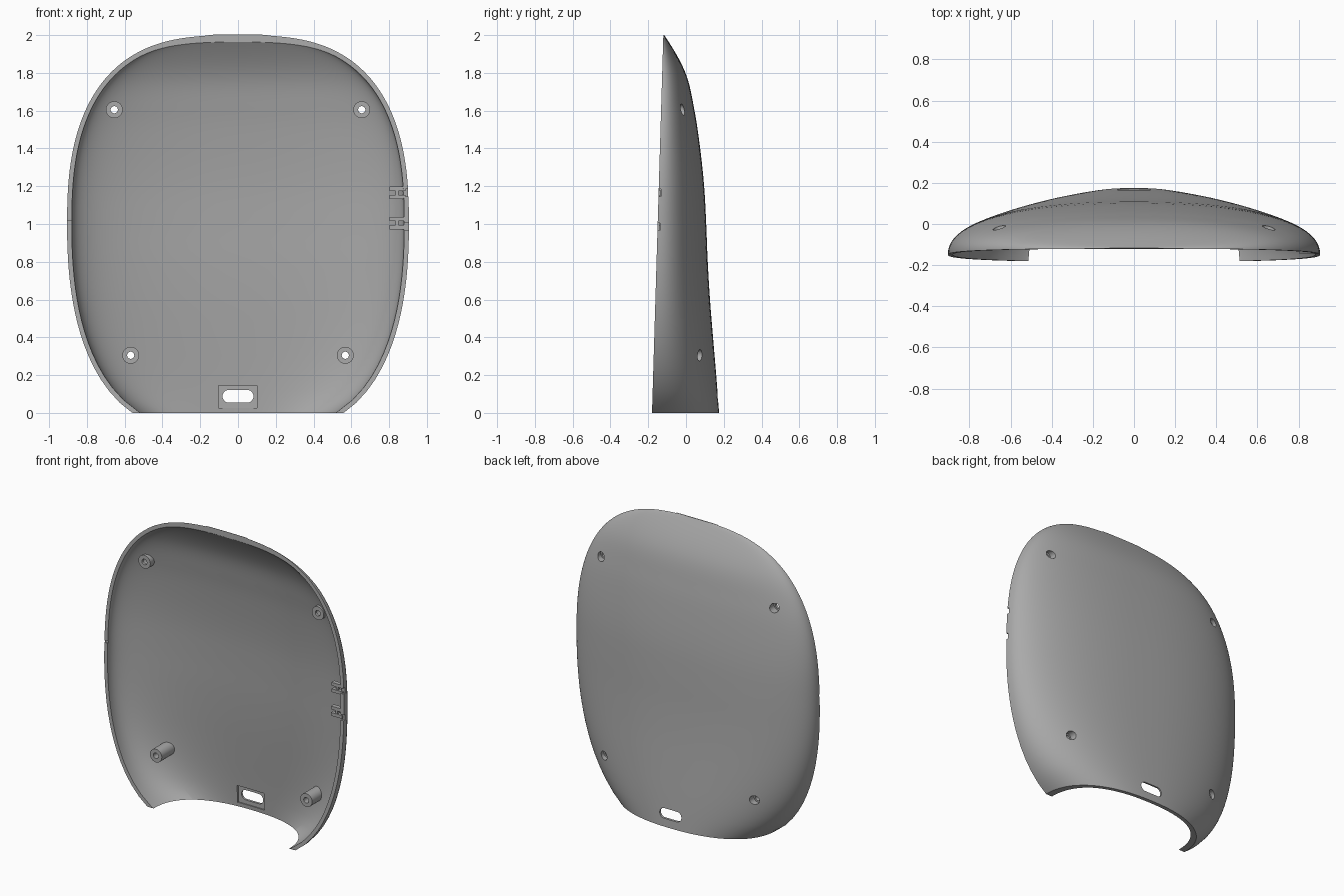
import bpy, bmesh, math
from mathutils import Matrix

if "Cube" in bpy.data.objects:
    bpy.data.objects.remove(bpy.data.objects["Cube"])

grey = bpy.data.materials.new("plain_grey")
grey.use_nodes = True
COLOUR = (0.4, 0.4, 0.4, 1)
grey.diffuse_color = COLOUR
grey.node_tree.nodes["Principled BSDF"].inputs["Base Color"].default_value = COLOUR

# centre-line depth of the back, sampled every 0.2 in height from -0.2
BACK = [.19, .175, .16, .143, .127, .115, .107, .096, .075, .045, -.003, -.115, -.27, -.4]
POWER = 2.3
WALL = 0.025


def front_y(z):
    return -0.184 + 0.03 * z


def back_y(z):
    f = (z + 0.2) / 0.2
    i = min(max(int(f), 1), len(BACK) - 3)
    t = f - i
    a, b, c, d = BACK[i - 1:i + 3]
    return b + t / 2 * (c - a + t * (2*a - 5*b + 4*c - d + t * (3*(b - c) + d - a)))


def half_width(z):
    if z > 1:
        return 0.905 * max(0.0, 1 - (z - 1) ** 2.5) ** (1 / 2.9)
    return 0.905 * (1 - ((1 - z) / 1.12) ** 2.3) ** 0.324


def surface_y(x, z):
    r = min(1, abs(x) / half_width(z))
    return front_y(z) + (back_y(z) - front_y(z)) * (1 - r ** POWER) ** (1 / POWER)


def finish(name, bm):
    mesh = bpy.data.meshes.new(name)
    bm.to_mesh(mesh)
    bm.free()
    mesh.materials.append(grey)
    ob = bpy.data.objects.new(name, mesh)
    bpy.context.collection.objects.link(ob)
    return ob


def add_box(bm, x, y, z):
    m = Matrix.Translation([sum(r) / 2 for r in (x, y, z)])
    m = m @ Matrix.Diagonal([r[1] - r[0] for r in (x, y, z)] + [1])
    bmesh.ops.create_cube(bm, size=1, matrix=m)


def add_rod(bm, x, z, radius, y0, y1):
    m = Matrix.Translation((x, (y0 + y1) / 2, z)) @ Matrix.Rotation(math.pi / 2, 4, 'X')
    return bmesh.ops.create_cone(bm, cap_ends=True, segments=28, radius1=radius,
                                 radius2=radius, depth=y1 - y0, matrix=m)["verts"]


def apply_all(ob):
    bpy.ops.object.select_all(action='DESELECT')
    bpy.context.view_layer.objects.active = ob
    ob.select_set(True)
    for m in list(ob.modifiers):
        bpy.ops.object.modifier_apply(modifier=m.name)
    bpy.ops.object.shade_smooth_by_angle(angle=math.radians(30))


def cut(ob, cutter):
    m = ob.modifiers.new("cut", 'BOOLEAN')
    m.operation, m.solver, m.object = 'DIFFERENCE', 'EXACT', cutter


# curved shell, lofted upward from cross-sections
bm = bmesh.new()
ROWS, COLS = 56, 64
grid = []
for i in range(ROWS + 1):
    z = 2.003 - 2.083 * (1 - i / ROWS) ** 1.8
    if i == ROWS:
        z = 2.003
    hw = half_width(min(z, 1.997))
    depth = 0 if i == ROWS else max(0, back_y(z) - front_y(z))
    row = []
    for j in range(COLS + 1):
        a = math.pi * j / COLS
        c, s = math.cos(a), max(0, math.sin(a))
        x = math.copysign(abs(c) ** (2 / POWER), c) * hw
        row.append(bm.verts.new((x, front_y(z) + depth * s ** (2 / POWER), z)))
    grid.append(row)
for lo, hi in zip(grid, grid[1:]):
    for j in range(COLS):
        bm.faces.new((lo[j], lo[j + 1], hi[j + 1], hi[j]))
shell = finish("shell", bm)
solid = shell.modifiers.new("wall", 'SOLIDIFY')
solid.thickness, solid.offset = WALL, -1

# trim block: flat front rim and flat bottom
bm = bmesh.new()
profile = [(front_y(z) + 0.004, z) for z in (-0.3, 2.3)] + [(-0.6, 2.3), (-0.6, -0.3)]
face = bm.faces.new([bm.verts.new((-1.2, y, z)) for y, z in profile])
ext = bmesh.ops.extrude_face_region(bm, geom=[face])["geom"]
bmesh.ops.translate(bm, vec=(2.4, 0, 0), verts=[v for v in ext if isinstance(v, bmesh.types.BMVert)])
bmesh.ops.recalc_face_normals(bm, faces=bm.faces)
front_trim = finish("front_trim", bm)
bm = bmesh.new()
add_box(bm, (-1.3, 1.3), (-0.7, 0.5), (-0.5, 0))
bottom_trim = finish("bottom_trim", bm)

# screw holes, wider from the back
SCREWS = [(s * x, z) for x, z in ((.655, 1.605), (.568, .305)) for s in (-1, 1)]
bm, bm2 = bmesh.new(), bmesh.new()
for x, z in SCREWS:
    add_rod(bm, x, z, 0.019, -0.4, 0.4)
    add_rod(bm2, x, z, 0.03, surface_y(x, z) - 0.04, 0.41)
screw_holes, counterbores = finish("screw_holes", bm), finish("counterbores", bm2)

# cable slot with a rectangular recess on the inside
bm = bmesh.new()
for v in add_rod(bm, 0, 0.088, 0.034, 0, 0.4):
    v.co.x += math.copysign(0.048, v.co.x) if abs(v.co.x) > 1e-5 else 0
slot = finish("slot", bm)
bm = bmesh.new()
add_box(bm, (-.104, .1), (0, surface_y(0, .09) - 0.014), (.027, .145))
recess = finish("recess", bm)

# small notches in the rim
bm = bmesh.new()
for z in (0.985, 1.165):
    add_box(bm, (.83, 1), (-.3, front_y(z) + 0.018), (z - .02, z + .02))
add_box(bm, (-1, -.83), (-.3, front_y(1.025) + 0.012), (1.018, 1.032))
notches = finish("notches", bm)

for cutter in (front_trim, bottom_trim, screw_holes, counterbores, slot, recess, notches):
    cut(shell, cutter)
apply_all(shell)

# screw posts, their backs following the shell
for (x, z), label in zip(SCREWS, ("upper_right", "upper_left", "lower_right", "lower_left")):
    bm = bmesh.new()
    for v in add_rod(bm, x, z, 0.045, -0.075, 0):
        if v.co.y > -0.01:
            v.co.y = surface_y(v.co.x, v.co.z) - 0.012
    post = finish(label + "_post", bm)
    cut(post, screw_holes)
    cut(post, counterbores)
    apply_all(post)

# pair of snap clips on the left rim
for z, label in ((1.005, "lower_clip"), (1.165, "upper_clip")):
    bm = bmesh.new()
    y = front_y(z) + 0.01
    for s in (-1, 1):
        add_box(bm, (.803, .888), (y, y + .03), (z + s * .022 - .011, z + s * .022 + .011))
    add_box(bm, (.835, .85), (y + .004, y + .026), (z - .015, z + .015))
    finish(label, bm)

for cutter in (front_trim, bottom_trim, screw_holes, counterbores, slot, recess, notches):
    bpy.data.objects.remove(cutter)
